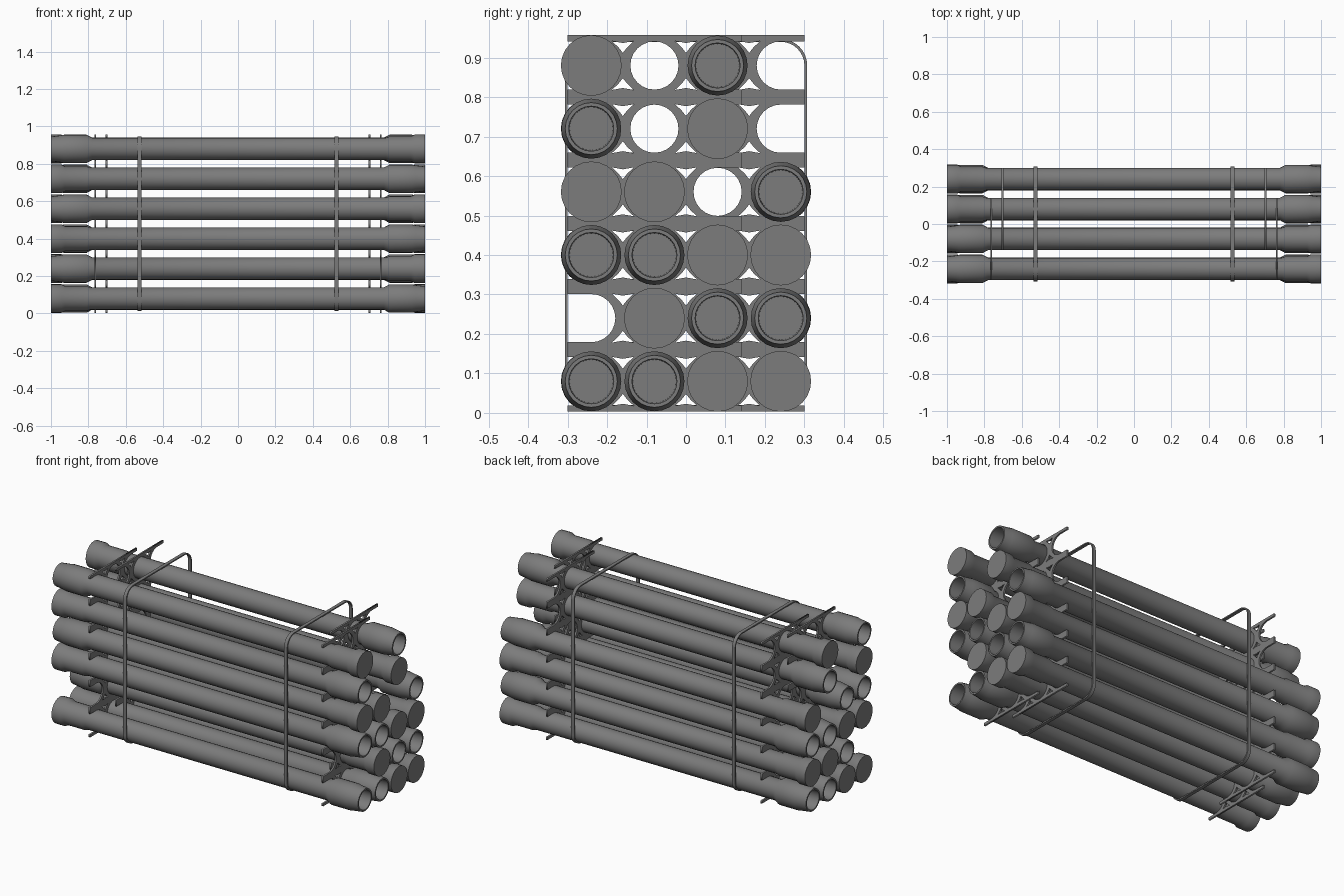
import bpy
import bmesh
from math import pi, sin, cos, radians
from mathutils import Euler

cube = bpy.data.objects.get("Cube")
if cube:
    bpy.data.objects.remove(cube, do_unlink=True)

grey = bpy.data.materials.new("steel_grey")
grey.use_nodes = True
GREY = (0.2, 0.2, 0.2, 1)
grey.diffuse_color = GREY
grey.node_tree.nodes["Principled BSDF"].inputs["Base Color"].default_value = GREY

PITCH = 0.16
COLUMNS = [-0.24, -0.08, 0.08, 0.24]
ROWS = [PITCH * (i + 0.5) for i in range(6)]
PIPE_R = 0.06
HOLE_R = 0.061


def add_object(name, mesh):
    mesh.materials.clear()
    mesh.materials.append(grey)
    obj = bpy.data.objects.new(name, mesh)
    bpy.context.collection.objects.link(obj)
    return obj


def smooth(obj):
    bpy.ops.object.select_all(action='DESELECT')
    obj.select_set(True)
    bpy.context.view_layer.objects.active = obj
    bpy.ops.object.shade_smooth_by_angle(angle=radians(30))


def lathe_mesh(name, profile, sides=24):
    """Revolve (x, radius) points about the x axis and close both ends."""
    bm = bmesh.new()
    rings = [[bm.verts.new((x, r * cos(2 * pi * i / sides), r * sin(2 * pi * i / sides)))
              for i in range(sides)] for x, r in profile]
    for a, b in zip(rings, rings[1:]):
        for i in range(sides):
            j = (i + 1) % sides
            bm.faces.new((a[i], a[j], b[j], b[i]))
    bm.faces.new(rings[0])
    bm.faces.new(rings[-1])
    bmesh.ops.recalc_face_normals(bm, faces=bm.faces)
    mesh = bpy.data.meshes.new(name)
    bm.to_mesh(mesh)
    bm.free()
    return mesh


def flat_part(name, outlines, x, half_thick):
    """Fill (y, z) outlines, later ones being holes, and give them thickness along x."""
    curve = bpy.data.curves.new(name, 'CURVE')
    curve.dimensions = '2D'
    curve.fill_mode = 'BOTH'
    curve.extrude = half_thick
    for pts in outlines:
        spline = curve.splines.new('POLY')
        spline.points.add(len(pts) - 1)
        for p, (u, v) in zip(spline.points, pts):
            p.co = (u, v, 0, 1)
        spline.use_cyclic_u = True
    temp = bpy.data.objects.new(name + "_temp", curve)
    bpy.context.collection.objects.link(temp)
    deps = bpy.context.evaluated_depsgraph_get()
    mesh = bpy.data.meshes.new_from_object(temp.evaluated_get(deps))
    bpy.data.objects.remove(temp, do_unlink=True)
    bm = bmesh.new()
    bm.from_mesh(mesh)
    bmesh.ops.remove_doubles(bm, verts=bm.verts, dist=0.0001)
    bmesh.ops.recalc_face_normals(bm, faces=bm.faces)
    bm.to_mesh(mesh)
    bm.free()
    mesh.transform(Euler((pi / 2, 0, pi / 2)).to_matrix().to_4x4())
    obj = add_object(name, mesh)
    obj.location.x = x
    return obj


def arc(cy, cz, r, start, end, steps):
    return [(cy + r * cos(radians(start + (end - start) * i / steps)),
             cz + r * sin(radians(start + (end - start) * i / steps)))
            for i in range(steps + 1)]


# Pipes: flanged end at -x, hollow socket at +x, some turned end for end
pipe_profile = [
    (-1, 0.077), (-0.945, 0.077), (-0.925, 0.067), (-0.81, 0.067), (-0.79, PIPE_R),
    (0.78, PIPE_R), (0.81, 0.076), (0.93, 0.076), (0.95, 0.072), (1, 0.066),
    (1, 0.057), (0.88, 0.055)]
pipe_mesh = lathe_mesh("pipe", pipe_profile)

# Bottom row first: S = socket at +x, F = flange at +x, dot = gap
layout = ["SSFF", ".FSS", "SSFF", "FF.S", "S.F.", "F.S."]
for row, (z, kinds) in enumerate(zip(ROWS, layout)):
    for col, (y, kind) in enumerate(zip(COLUMNS, kinds)):
        if kind == ".":
            continue
        pipe = add_object(f"pipe_row{row + 1}_column{col + 1}", pipe_mesh.copy())
        pipe.location = (0, y, z)
        if kind == "F":
            pipe.rotation_euler.z = pi
        smooth(pipe)


# Spacer plates: round hole in the middle column, open slots at both sides
def spacer(name, x, cy):
    edge, low, high = 0.22, 0.003, 0.957
    right = [(cy + edge, low)]
    left = [(cy - edge, low)]
    for z in ROWS:
        for side, pts, turn in ((1, right, 1), (-1, left, -1)):
            start = 270 if side > 0 else -90
            pts.append((cy + side * edge, z - HOLE_R))
            pts += arc(cy + side * PITCH, z, HOLE_R, start, start - turn * 180, 12)
            pts.append((cy + side * edge, z + HOLE_R))
    outlines = [right + [(cy + edge, high), (cy - edge, high)] + left[::-1]]
    # Lightening holes above and below each web between neighbouring pipes
    for z in ROWS:
        outlines.append(arc(cy, z, HOLE_R, 0, 345, 23))
        for gap in (cy - PITCH / 2, cy + PITCH / 2):
            for up in (-1, 1):
                shape = [(-0.028, 0.062), (-0.011, 0.046), (0, 0.032),
                         (0.011, 0.046), (0.028, 0.062), (0, 0.057)]
                outlines.append([(gap + u, z + up * v) for u, v in shape])
    return flat_part(name, outlines, x, 0.005)


for side, label in ((1, "left"), (-1, "right")):
    spacer(f"front_spacer_{label}", side * 0.763, -0.08)
    spacer(f"back_spacer_{label}", side * 0.703, 0.08)


# Binding straps wrapped around the whole stack
def strap_loop(r):
    y, low, high = COLUMNS[-1], ROWS[0], ROWS[-1]
    return (arc(y, low, r, -90, 0, 8) + arc(y, high, r, 0, 90, 8)
            + arc(-y, high, r, 90, 180, 8) + arc(-y, low, r, 180, 270, 8))


for side, label in ((1, "left"), (-1, "right")):
    strap = flat_part(f"strap_{label}", [strap_loop(0.067), strap_loop(0.06)], side * 0.527, 0.01)
    smooth(strap)
